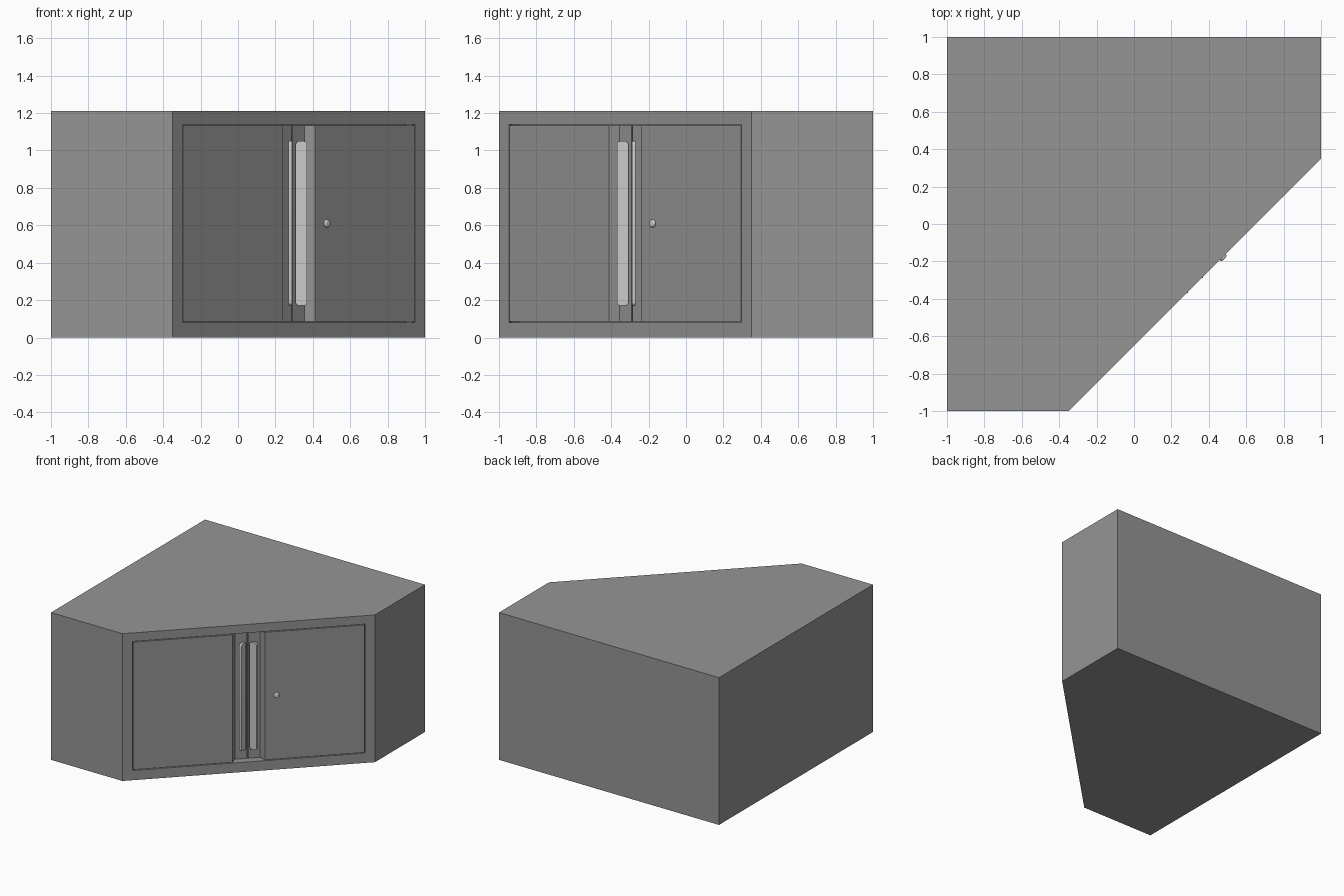
import bpy, bmesh, math
from mathutils import Matrix

if "Cube" in bpy.data.objects:
    bpy.data.objects.remove(bpy.data.objects["Cube"])

# Local frame of the diagonal front: x along it, y into the cabinet, z up
FRONT = Matrix.Translation((0.325, -0.325, 0)) @ Matrix.Rotation(math.radians(45), 4, 'Z')
# Mirror across the middle of the diagonal front: (x, y) -> (-y, -x)
FLIP = Matrix(((0, -1, 0, 0), (-1, 0, 0, 0), (0, 0, 1, 0), (0, 0, 0, 1)))
H = 1.21
Z0, Z1 = 0.08, 1.14      # door opening heights
W = 0.88                 # half width of the opening
GAP = 0.006


def material(name, grey):
    mat = bpy.data.materials.new(name)
    mat.diffuse_color = (grey, grey, grey, 1)
    mat.use_nodes = True
    mat.node_tree.nodes["Principled BSDF"].inputs["Base Color"].default_value = mat.diffuse_color
    return mat


paint = material("dark_grey_paint", 0.30)
metal = material("light_metal", 0.70)


def finish(name, bm, matrix, mat):
    bm.transform(matrix)
    bmesh.ops.recalc_face_normals(bm, faces=bm.faces)
    mesh = bpy.data.meshes.new(name)
    bm.to_mesh(mesh)
    bm.free()
    mesh.materials.append(mat)
    obj = bpy.data.objects.new(name, mesh)
    bpy.context.collection.objects.link(obj)
    return obj


def prism(name, outline, z0, z1, matrix=Matrix.Identity(4), mat=paint):
    """Extrude an xy outline from z0 to z1, then place it."""
    bm = bmesh.new()
    face = bm.faces.new([bm.verts.new((x, y, z0)) for x, y in outline])
    ext = bmesh.ops.extrude_face_region(bm, geom=[face])
    verts = [v for v in ext["geom"] if isinstance(v, bmesh.types.BMVert)]
    bmesh.ops.translate(bm, verts=verts, vec=(0, 0, z1 - z0))
    if not any(len(f.verts) == len(outline) and f.calc_center_median().z == z0 for f in bm.faces):
        bmesh.ops.holes_fill(bm, edges=bm.edges[:])
    return finish(name, bm, matrix, mat)


def round_rect(x0, x1, y0, y1, r=0.02, n=5):
    pts = []
    corners = ((x1 - r, y1 - r), (x0 + r, y1 - r), (x0 + r, y0 + r), (x1 - r, y0 + r))
    for k, (cx, cy) in enumerate(corners):
        for i in range(n + 1):
            a = math.pi / 2 * (k + i / n)
            pts.append((cx + r * math.cos(a), cy + r * math.sin(a)))
    return pts


def smooth(obj):
    bpy.ops.object.select_all(action='DESELECT')
    obj.select_set(True)
    bpy.context.view_layer.objects.active = obj
    bpy.ops.object.shade_smooth_by_angle(angle=math.radians(40))


# Corner cabinet body with a shallow door opening in the diagonal
body = prism("cabinet_body", [(-1, 1), (-1, -1), (-0.35, -1), (1, 0.35), (1, 1)], 0, H)
cutter = prism("opening_cutter", [(-W, -0.1), (W, -0.1), (W, 0.075), (-W, 0.075)], Z0, Z1, FRONT)
cutter.hide_render = True
mod = body.modifiers.new("opening", 'BOOLEAN')
mod.object = cutter
mod.operation = 'DIFFERENCE'
mod.solver = 'EXACT'
bpy.context.view_layer.objects.active = body
bpy.ops.object.modifier_apply(modifier=mod.name)
bpy.data.objects.remove(cutter)

# Mirrored pair of doors with a sloped finger recess, each with a slanted plate handle
UPRIGHT = Matrix.Translation((0, -0.27, 0)) @ Matrix.Rotation(math.pi / 2, 4, 'X')
for side, s, flip in (("left", -1, FLIP), ("right", 1, Matrix.Identity(4))):
    door = [(0.004, 0.05), (0.095, 0.05), (0.123, 0), (W - GAP, 0),
            (W - GAP, 0.07), (0.004, 0.07)]
    prism(side + "_door", [(s * x, y) for x, y in door], Z0 + GAP, Z1 - GAP, FRONT)
    smooth(prism(side + "_handle", round_rect(0.308, 0.37, 0.17, 1.05), 0, 0.02,
                 flip @ UPRIGHT, metal))

# Round lock on the right door
bm = bmesh.new()
bmesh.ops.create_cone(bm, cap_ends=True, segments=24, radius1=0.021, radius2=0.021, depth=0.03)
rim = [e for e in bm.edges if all(v.co.z > 0 for v in e.verts)]
bmesh.ops.bevel(bm, geom=rim, offset=0.007, segments=3, profile=0.5, affect='EDGES')
smooth(finish("door_lock", bm, FRONT @ Matrix.Translation((0.21, 0.002, 0.61))
              @ Matrix.Rotation(math.pi / 2, 4, 'X'), metal))
